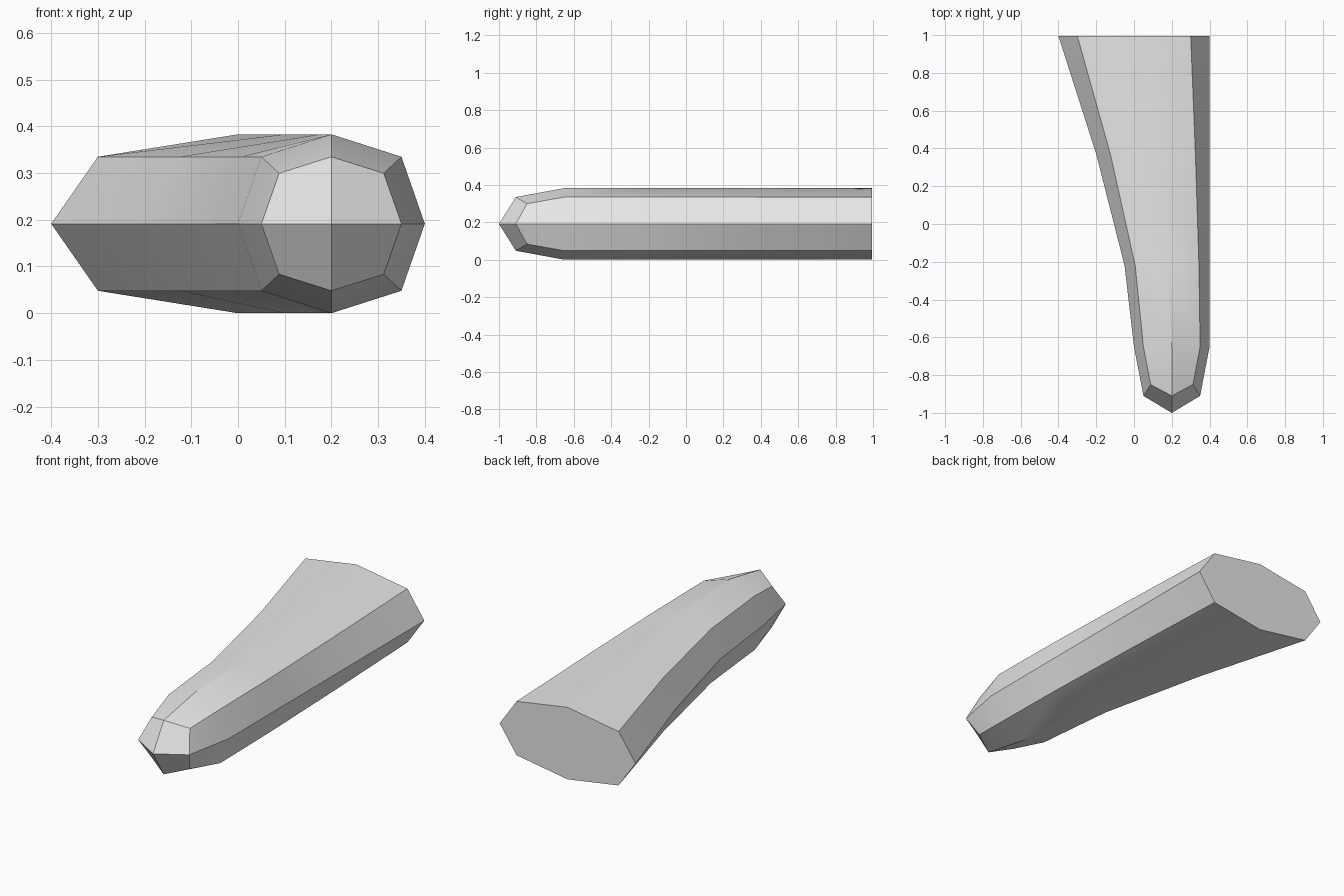
import bpy
import bmesh
import math

if "Cube" in bpy.data.objects:
    bpy.data.objects.remove(bpy.data.objects["Cube"], do_unlink=True)

MID = 0.1915      # height of the centre line
RIGHT = 0.40      # the straight side

# Light grey surface
grey = bpy.data.materials.new("light grey")
grey.use_nodes = True
grey.diffuse_color = (0.8, 0.8, 0.8, 1)
grey.node_tree.nodes["Principled BSDF"].inputs["Base Color"].default_value = (0.8, 0.8, 0.8, 1)

# Octagonal outline, counted round from the straight side
OCTAGON = [(1, 0), (0.75, 0.1435), (0, 0.1915), (-0.75, 0.1435),
           (-1, 0), (-0.75, -0.1435), (0, -0.1915), (0.75, -0.1435)]
# Rounded nose outline: x from nose centre, y, height from the centre line
NOSE = [(0.15, -0.91, 0), (0.112, -0.85, 0.108), (0, -0.91, 0.1435), (-0.112, -0.85, 0.108),
        (-0.15, -0.91, 0), (-0.112, -0.85, -0.108), (0, -0.91, -0.1435), (0.112, -0.85, -0.108)]
# Station along the length and position of the flaring side
STATIONS = [(-0.65, 0.0), (-0.22, -0.05), (0.37, -0.20), (0.995, -0.40)]

bm = bmesh.new()


def section(y, left):
    centre, half = (RIGHT + left) / 2, (RIGHT - left) / 2
    return [bm.verts.new((centre + px * half, y, MID + pz)) for px, pz in OCTAGON]


# Lofted body
rings = [[bm.verts.new((0.2 + x, y, MID + z)) for x, y, z in NOSE]]
rings += [section(y, left) for y, left in STATIONS]
for a, b in zip(rings, rings[1:]):
    for i in range(8):
        j = (i + 1) % 8
        bm.faces.new((a[i], a[j], b[j], b[i]))

# Nose of four facets, and flat back end
tip = bm.verts.new((0.2, -1.0, MID))
for i in range(0, 8, 2):
    bm.faces.new((tip, rings[0][(i + 2) % 8], rings[0][i + 1], rings[0][i]))
bm.faces.new(rings[-1])
bmesh.ops.recalc_face_normals(bm, faces=bm.faces)

mesh = bpy.data.meshes.new("tapered_body")
bm.to_mesh(mesh)
bm.free()
mesh.materials.append(grey)
body = bpy.data.objects.new("tapered_body", mesh)
bpy.context.collection.objects.link(body)

# Smooth along the length, crisp at the long edges
bpy.ops.object.select_all(action='DESELECT')
body.select_set(True)
bpy.context.view_layer.objects.active = body
bpy.ops.object.shade_smooth_by_angle(angle=math.radians(30))
